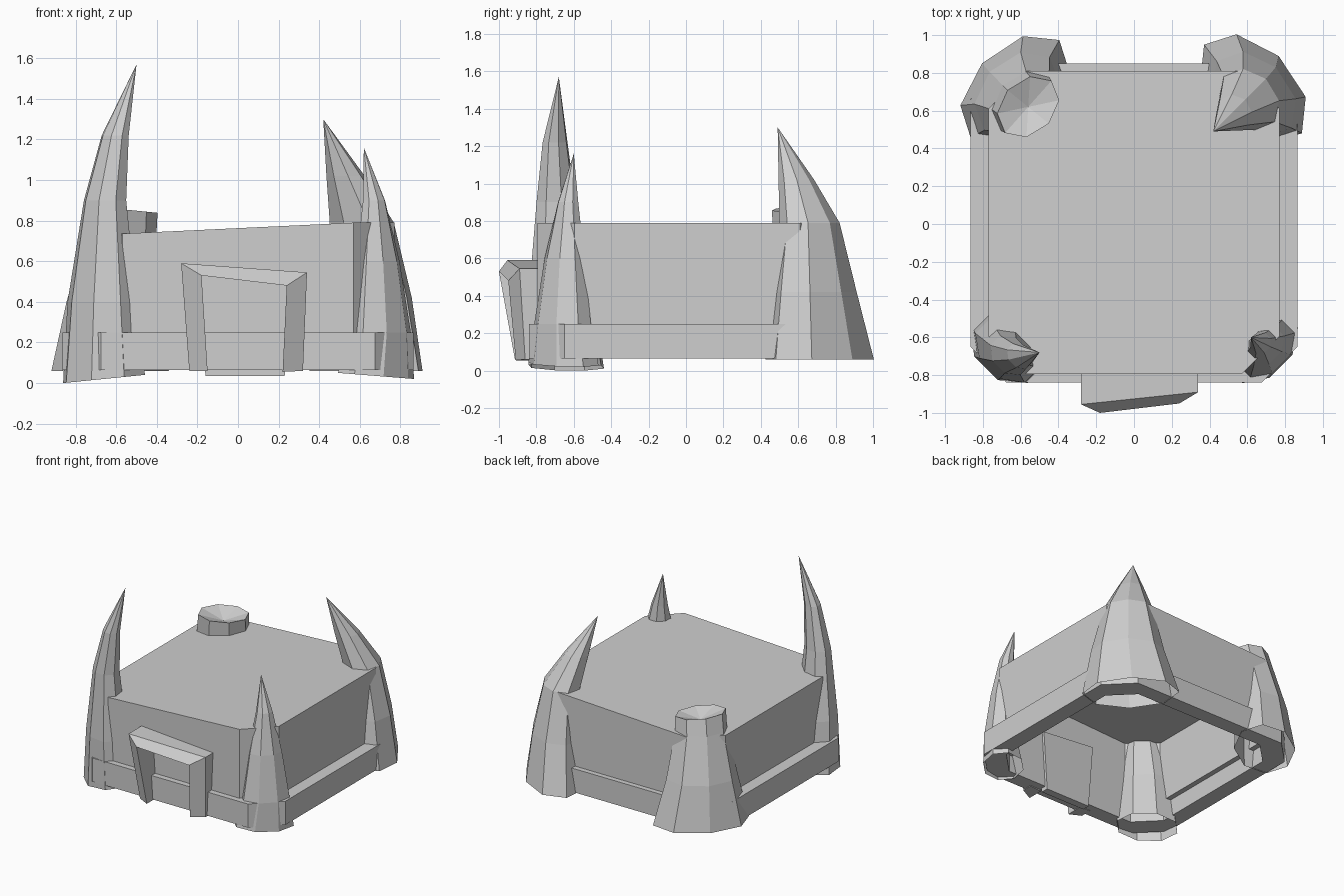
import bpy
import bmesh
from math import cos, sin, tau, radians

cube = bpy.data.objects.get("Cube")
if cube:
    bpy.data.objects.remove(cube, do_unlink=True)

stone = bpy.data.materials.new("pale_grey_stone")
stone.use_nodes = True
colour = (0.62, 0.62, 0.62, 1)
stone.diffuse_color = colour
stone.node_tree.nodes["Principled BSDF"].inputs["Base Color"].default_value = colour


def make(name, verts, faces):
    """Flat-shaded mesh object with consistent outward normals."""
    mesh = bpy.data.meshes.new(name)
    mesh.from_pydata(verts, [], faces)
    mesh.materials.append(stone)
    bm = bmesh.new()
    bm.from_mesh(mesh)
    bmesh.ops.recalc_face_normals(bm, faces=bm.faces)
    bm.to_mesh(mesh)
    bm.free()
    bpy.context.collection.objects.link(bpy.data.objects.new(name, mesh))


def bridge(count, a, b):
    """Quads joining two closed rings that start at indices a and b."""
    return [(a + i, a + (i + 1) % count, b + (i + 1) % count, b + i)
            for i in range(count)]


def octagon(x, front, back, cut, height):
    """Chamfered rectangle, counter-clockwise; height is a function of x."""
    pts = [(x - cut, front), (x, front + cut), (x, back - cut), (x - cut, back),
           (cut - x, back), (-x, back - cut), (-x, front + cut), (cut - x, front)]
    return [(px, py, height(px)) for px, py in pts]


def flat(z):
    return lambda x: z


def roof_height(x):
    return min(0.79, 0.735 + 0.05 * (x + 0.59))


# Hollow hall with a gently tilted roof
hall = [octagon(0.70, -0.72, 0.74, 0.18, flat(0.2)),
        octagon(0.77, -0.795, 0.81, 0.2, flat(0.2)),
        octagon(0.77, -0.795, 0.81, 0.2, roof_height),
        octagon(0.70, -0.72, 0.74, 0.18, lambda x: roof_height(x) - 0.04)]
make("hall", sum(hall, []),
     bridge(8, 0, 8) + bridge(8, 8, 16) + bridge(8, 24, 0)
     + [tuple(range(16, 24)), tuple(range(24, 32))])

# Open plinth ring round the foot of the hall
plinth = [octagon(0.865, -0.84, 0.85, 0.19, flat(0.065)),
          octagon(0.865, -0.84, 0.85, 0.19, flat(0.25)),
          octagon(0.74, -0.72, 0.73, 0.17, flat(0.25)),
          octagon(0.74, -0.72, 0.73, 0.17, flat(0.065))]
make("plinth", sum(plinth, []),
     sum((bridge(8, 8 * i, 8 * ((i + 1) % 4)) for i in range(4)), []))


def pillar(name, sides, turn, phase, rings, tip, foot_slope=0.0, top_slope=0.0):
    """Hollow-footed pillar of oval rings (x, y, z, long, short) under a tip.
    The long axis of the ovals is turned by the given degrees."""
    c, s = cos(radians(turn)), sin(radians(turn))
    slopes = [foot_slope] + [0.0] * (len(rings) - 2) + [top_slope]
    verts = []
    for (cx, cy, z, long, short), slope in zip(rings, slopes):
        for i in range(sides):
            a = tau * (i + phase) / sides
            u, v = long * cos(a), short * sin(a)
            dx, dy = u * c - v * s, u * s + v * c
            verts.append((cx + dx, cy + dy, z + slope * dx))
    verts.append(tip)
    faces = []
    for r in range(len(rings) - 1):
        faces += bridge(sides, r * sides, (r + 1) * sides)
    last = (len(rings) - 1) * sides
    faces += [(last + i, last + (i + 1) % sides, len(verts) - 1)
              for i in range(sides)]
    make(name, verts, faces)


# Four corner pillars, broad across the corner: three horns, one blunt stump
pillar("front_right_horn", 8, -45, 0.5,
       [(-0.66, -0.64, 0.02, 0.23, 0.19), (-0.67, -0.67, 0.4, 0.2, 0.145),
        (-0.655, -0.695, 0.9, 0.12, 0.095), (-0.605, -0.7, 1.22, 0.077, 0.06)],
       (-0.5, -0.68, 1.57), foot_slope=0.1)
pillar("front_left_horn", 8, 45, 0.5,
       [(0.68, -0.655, 0.035, 0.225, 0.15), (0.7, -0.66, 0.25, 0.18, 0.125),
        (0.69, -0.65, 0.6, 0.125, 0.09), (0.67, -0.63, 0.9, 0.06, 0.055)],
       (0.62, -0.6, 1.16), foot_slope=-0.08)
pillar("back_left_horn", 8, -45, 0.1,
       [(0.63, 0.715, 0.06, 0.35, 0.22), (0.635, 0.685, 0.42, 0.265, 0.185),
        (0.61, 0.66, 0.79, 0.18, 0.14), (0.53, 0.59, 1.02, 0.1, 0.09)],
       (0.42, 0.49, 1.3))
pillar("back_right_stump", 8, 45, 0.1,
       [(-0.63, 0.715, 0.06, 0.35, 0.22), (-0.62, 0.69, 0.4, 0.26, 0.185),
        (-0.575, 0.635, 0.74, 0.19, 0.155), (-0.56, 0.62, 0.855, 0.185, 0.14)],
       (-0.56, 0.62, 0.8), top_slope=-0.1)

# Crooked door frame: outer and inner front edges run up, across and down
outer = [(-0.24, -0.87, 0.06), (-0.28, -0.955, 0.59),
         (0.34, -0.89, 0.545), (0.32, -0.86, 0.06)]
inner = [(-0.15, -0.915, 0.06), (-0.18, -1.0, 0.53),
         (0.24, -0.95, 0.48), (0.22, -0.91, 0.055)]
verts, faces = [], []
for o, n in zip(outer, inner):
    verts += [o, n, (n[0], -0.78, n[2]), (o[0], -0.78, o[2])]
for i in range(3):
    faces += bridge(4, 4 * i, 4 * i + 4)
faces += [(3, 2, 1, 0), (12, 13, 14, 15)]
make("door_frame", verts, faces)

# Door panel set inside the front wall, dropping just below the plinth
panel = [(x, y, z) for y in (-0.76, -0.7)
         for x, z in ((-0.16, 0.035), (0.23, 0.035), (0.26, 0.5), (-0.2, 0.54))]
make("door_panel", panel, bridge(4, 0, 4) + [(3, 2, 1, 0), (4, 5, 6, 7)])
